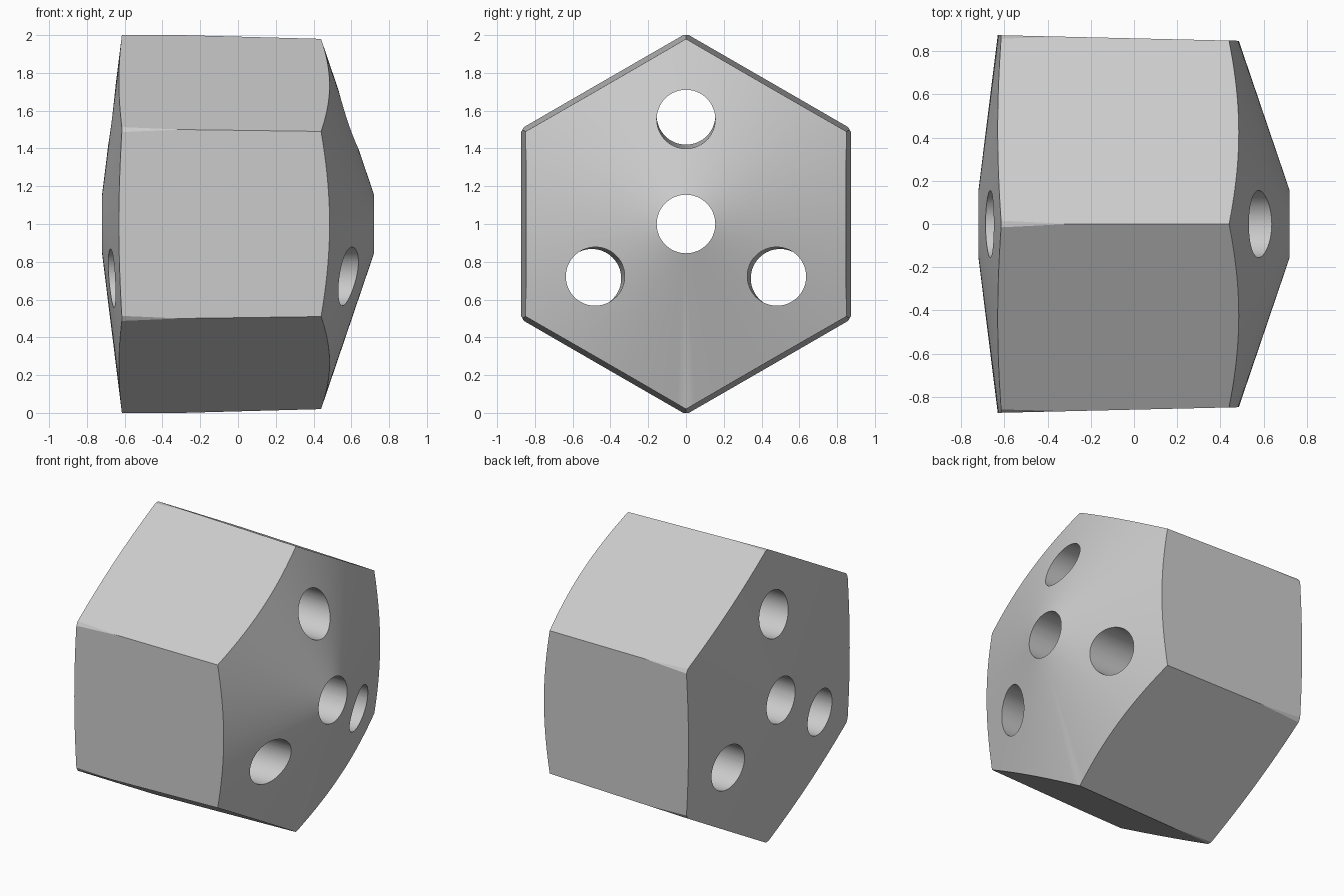
import bpy
import bmesh
from math import sin, cos, pi, radians, atan2
from mathutils import Vector

if "Cube" in bpy.data.objects:
    bpy.data.objects.remove(bpy.data.objects["Cube"], do_unlink=True)

grey = bpy.data.materials.new("light grey")
grey.use_nodes = True
colour = (0.6, 0.6, 0.6, 1)
grey.diffuse_color = colour
grey.node_tree.nodes["Principled BSDF"].inputs["Base Color"].default_value = colour

MID = Vector((0, 0, 1))


def lathe(name, profile, sides):
    """Closed solid turned about the x axis; profile is (x, radius) from left to right."""
    bm = bmesh.new()
    rings = []
    for x, r in profile:
        if r == 0:
            rings.append([bm.verts.new((x, 0, 1))] * sides)
        else:
            angles = [2 * pi * i / sides for i in range(sides)]
            rings.append([bm.verts.new((x, r * sin(a), 1 + r * cos(a))) for a in angles])
    for low, high in zip(rings, rings[1:]):
        for i in range(sides):
            j = (i + 1) % sides
            bm.faces.new(list(dict.fromkeys((low[i], low[j], high[j], high[i]))))
    for ring in (rings[0], rings[-1]):
        if ring[0] != ring[1]:
            bm.faces.new(ring)
    bmesh.ops.recalc_face_normals(bm, faces=bm.faces)
    mesh = bpy.data.meshes.new(name)
    bm.to_mesh(mesh)
    bm.free()
    mesh.materials.append(grey)
    obj = bpy.data.objects.new(name, mesh)
    bpy.context.collection.objects.link(obj)
    return obj


def combine(target, cutter, operation):
    """Apply a boolean and discard the cutter."""
    mod = target.modifiers.new("cut", "BOOLEAN")
    mod.operation, mod.object, mod.solver = operation, cutter, "EXACT"
    bpy.context.view_layer.objects.active = target
    bpy.ops.object.modifier_apply(modifier=mod.name)
    bpy.data.objects.remove(cutter, do_unlink=True)


# Turned body: shallow cone on the left, steeper cone on the right
body = lathe("hex_block", [(-0.739, 0), (-0.615, 1), (0.433, 1), (0.773, 0)], 120)

# Slightly tapered hexagonal sides
hexagon = lathe("hex_sides", [(x, 1 - 0.027 * (x + 0.3)) for x in (-0.9, 0.9)], 6)
combine(body, hexagon, "INTERSECT")

# Central bore
combine(body, lathe("centre_bore", [(-1, 0.155), (1, 0.155)], 64), "DIFFERENCE")

# Three outer bores, leaning with the taper of the sides
for turn in (0, 120, 240):
    bore = lathe("outer_bore", [(-1, 0.155), (1, 0.155)], 64)
    lean = atan2(0.02, 1.25)
    for v in bore.data.vertices:
        p = v.co - MID
        p.z += 0.564 - p.x * lean
        a = radians(turn)
        v.co = MID + Vector((p.x, p.y * cos(a) + p.z * sin(a), p.z * cos(a) - p.y * sin(a)))
    combine(body, bore, "DIFFERENCE")

bpy.ops.object.select_all(action="DESELECT")
body.select_set(True)
bpy.context.view_layer.objects.active = body
bpy.ops.object.shade_smooth_by_angle(angle=radians(25))
